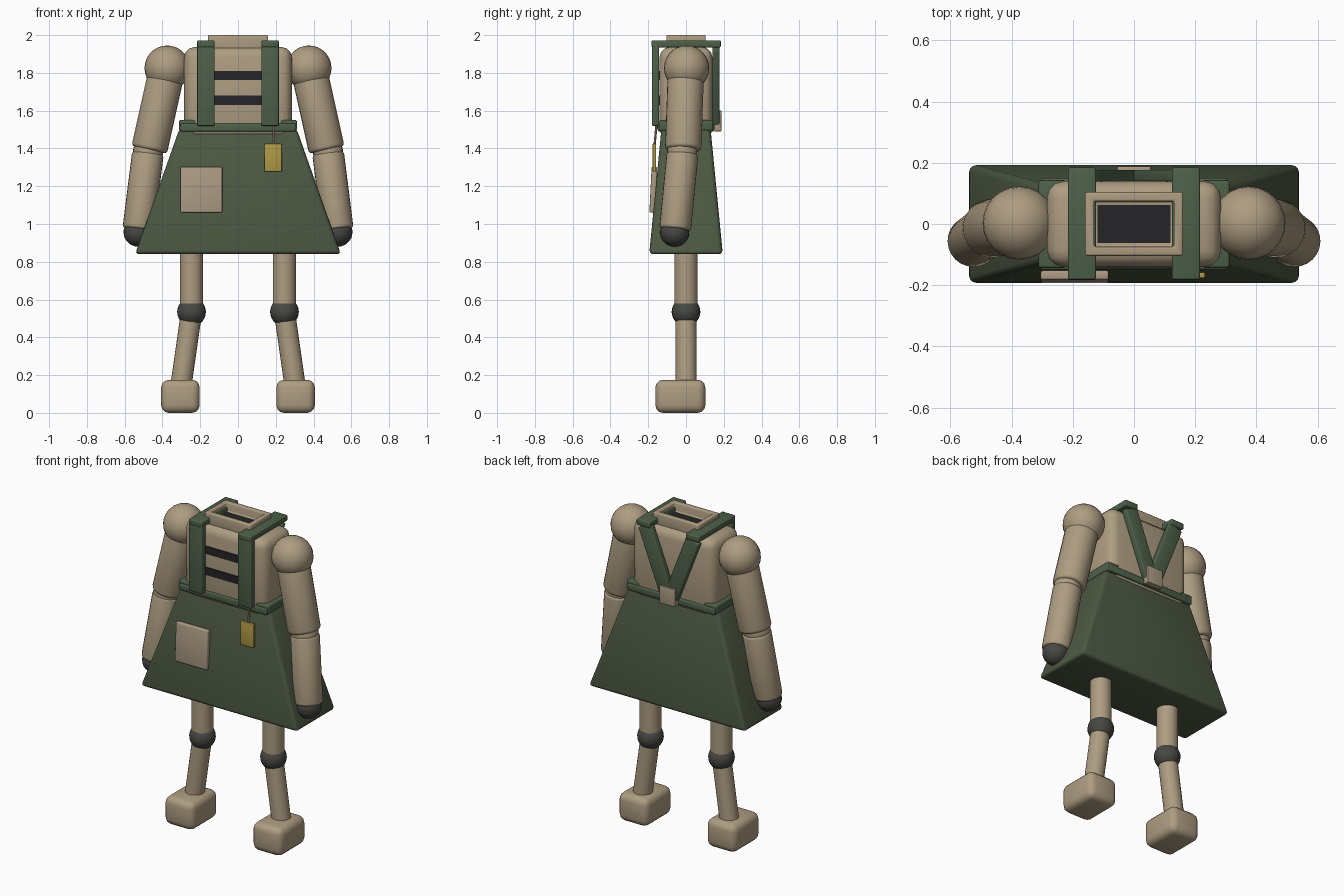
import bpy, bmesh, math
from mathutils import Vector, Matrix

if "Cube" in bpy.data.objects:
    bpy.data.objects.remove(bpy.data.objects["Cube"])


def make_mat(name, rgb):
    m = bpy.data.materials.new(name)
    m.diffuse_color = (*rgb, 1.0)
    m.use_nodes = True
    m.node_tree.nodes["Principled BSDF"].inputs["Base Color"].default_value = m.diffuse_color
    return m


TAN = make_mat("tan", (0.42, 0.335, 0.22))
PATCH = make_mat("patch_tan", (0.41, 0.325, 0.23))
SKIRT = make_mat("skirt_green", (0.072, 0.098, 0.055))
STRAP = make_mat("strap_green", (0.075, 0.118, 0.067))
DARK = make_mat("near_black", (0.018, 0.018, 0.02))
GREY = make_mat("joint_grey", (0.062, 0.065, 0.058))
GOLD = make_mat("tag_gold", (0.44, 0.32, 0.06))


def finish(bm, name, mat, matrix=None):
    if matrix:
        bm.transform(matrix)
    bmesh.ops.recalc_face_normals(bm, faces=bm.faces)
    me = bpy.data.meshes.new(name)
    bm.to_mesh(me)
    bm.free()
    me.materials.append(mat)
    ob = bpy.data.objects.new(name, me)
    bpy.context.collection.objects.link(ob)
    bpy.ops.object.select_all(action='DESELECT')
    ob.select_set(True)
    bpy.context.view_layer.objects.active = ob
    bpy.ops.object.shade_smooth_by_angle(angle=math.radians(40))
    return ob


def round_edges(bm, width, angle=0.6):
    if width > 0:
        sharp = [e for e in bm.edges if e.calc_face_angle(0) > angle]
        bmesh.ops.bevel(bm, geom=sharp, offset=width, segments=3,
                        profile=0.5, affect='EDGES', clamp_overlap=True)


def box(name, mat, lo, hi, bevel=0.006, rot=None):
    """Rounded box between two corners, optionally rotated about its centre."""
    lo, hi = Vector(lo), Vector(hi)
    bm = bmesh.new()
    bmesh.ops.create_cube(bm, size=1.0)
    bmesh.ops.scale(bm, vec=hi - lo, verts=bm.verts)
    round_edges(bm, bevel)
    m = Matrix.Translation((lo + hi) / 2)
    return finish(bm, name, mat, m @ rot if rot else m)


def rod(name, mat, a, b, r1, r2, bevel=0.0, sides=24):
    """Cylinder or cone running from point a to point b."""
    a, b = Vector(a), Vector(b)
    bm = bmesh.new()
    bmesh.ops.create_cone(bm, cap_ends=True, segments=sides,
                          radius1=r1, radius2=r2, depth=(b - a).length)
    round_edges(bm, bevel)
    rot = Vector((0, 0, 1)).rotation_difference(b - a).to_matrix().to_4x4()
    return finish(bm, name, mat, Matrix.Translation((a + b) / 2) @ rot)


def ball(name, mat, c, r):
    bm = bmesh.new()
    bmesh.ops.create_uvsphere(bm, u_segments=24, v_segments=14, radius=r)
    return finish(bm, name, mat, Matrix.Translation(c))


# torso with dark slots on the chest
box("torso", TAN, (-0.285, -0.14, 1.45), (0.285, 0.14, 1.937), 0.055)
for i, z in enumerate((1.655, 1.787)):
    box(f"chest_slot_{i}", DARK, (-0.13, -0.146, z - 0.024),
        (0.13, -0.137, z + 0.024), 0)

# neck collar with a dark opening
bm = bmesh.new()
bmesh.ops.create_cube(bm, size=1.0)
bmesh.ops.scale(bm, vec=(0.32, 0.208, 0.08), verts=bm.verts)
bm.faces.ensure_lookup_table()
top = max(bm.faces, key=lambda f: f.calc_center_median().z)
bmesh.ops.inset_region(bm, faces=[top], thickness=0.042)
inner = bmesh.ops.extrude_face_region(bm, geom=[top])
bmesh.ops.translate(bm, vec=(0, 0, -0.055),
                    verts=[v for v in inner["geom"] if isinstance(v, bmesh.types.BMVert)])
if top.is_valid:
    bmesh.ops.delete(bm, geom=[top], context='FACES_ONLY')
round_edges(bm, 0.007)
finish(bm, "neck_collar", TAN, Matrix.Translation((0, 0, 1.96)))
box("neck_opening", DARK, (-0.119, -0.062, 1.941), (0.119, 0.062, 1.948), 0)

# flared skirt
bm = bmesh.new()
bmesh.ops.create_cube(bm, size=1.0)
for v in bm.verts:
    up = v.co.z > 0
    v.co = Vector((math.copysign(0.31 if up else 0.545, v.co.x),
                   math.copysign(0.13 if up else 0.195, v.co.y),
                   1.505 if up else 0.84))
round_edges(bm, 0.022)
finish(bm, "skirt", SKIRT)

# waistband
for s, n in ((-1, "front"), (1, "back")):
    y0, y1 = sorted((s * 0.115, s * 0.15))
    box(f"waistband_{n}", STRAP, (-0.305, y0, 1.49), (0.305, y1, 1.532), 0.008)

for s, n in ((-1, "left"), (1, "right")):
    def span(a, b):
        return sorted((s * a, s * b))

    x0, x1 = span(0.225, 0.312)
    box(f"waistband_{n}", STRAP, (x0, -0.143, 1.495), (x1, 0.143, 1.55), 0.008)

    # shoulder straps: front, over the top, slanted back
    x0, x1 = span(0.124, 0.216)
    box(f"front_strap_{n}", STRAP, (x0, -0.18, 1.52), (x1, -0.142, 1.965), 0.006)
    box(f"top_strap_{n}", STRAP, (x0, -0.182, 1.935), (x1, 0.184, 1.972), 0.007)
    box(f"back_strap_{n}", STRAP, (s * 0.087 - 0.045, 0.139, 1.51),
        (s * 0.087 + 0.045, 0.177, 1.95), 0.006,
        Matrix.Rotation(-s * 0.37, 4, 'Y').inverted())

    # arm
    elbow = (s * 0.476, -0.02, 1.385)
    ball(f"shoulder_{n}", TAN, (s * 0.375, 0.003, 1.825), 0.12)
    rod(f"upper_arm_{n}", TAN, (s * 0.375, 0, 1.82), (s * 0.47, -0.015, 1.392),
        0.096, 0.096, 0.018)
    ball(f"elbow_{n}", TAN, elbow, 0.08)
    rod(f"forearm_{n}", TAN, (s * 0.477, -0.018, 1.375), (s * 0.528, -0.058, 0.97),
        0.084, 0.084, 0.015)
    ball(f"hand_{n}", GREY, (s * 0.529, -0.06, 0.957), 0.077)

    # leg
    knee = (s * 0.246, 0, 0.535)
    rod(f"thigh_{n}", TAN, (s * 0.246, 0, 0.9), knee, 0.062, 0.062)
    ball(f"knee_{n}", GREY, knee, 0.076)
    rod(f"shin_{n}", TAN, knee, (s * 0.304, 0, 0.13), 0.056, 0.056)
    x0, x1 = span(0.203, 0.407)
    box(f"foot_{n}", TAN, (x0, -0.162, 0.0), (x1, 0.102, 0.175), 0.04)

# skirt patch, hanging tag with string, back label
box("skirt_patch", PATCH, (-0.305, -0.188, 1.06), (-0.083, -0.158, 1.302), 0.007,
    Matrix.Rotation(-0.05, 4, 'X'))
box("hanging_tag", GOLD, (0.14, -0.177, 1.277), (0.232, -0.158, 1.425), 0.004)
rod("tag_string", PATCH, (0.188, -0.155, 1.54), (0.188, -0.166, 1.42), 0.006, 0.006, 0, 8)
box("back_label", PATCH, (-0.055, 0.15, 1.49), (0.055, 0.188, 1.6), 0.004)
